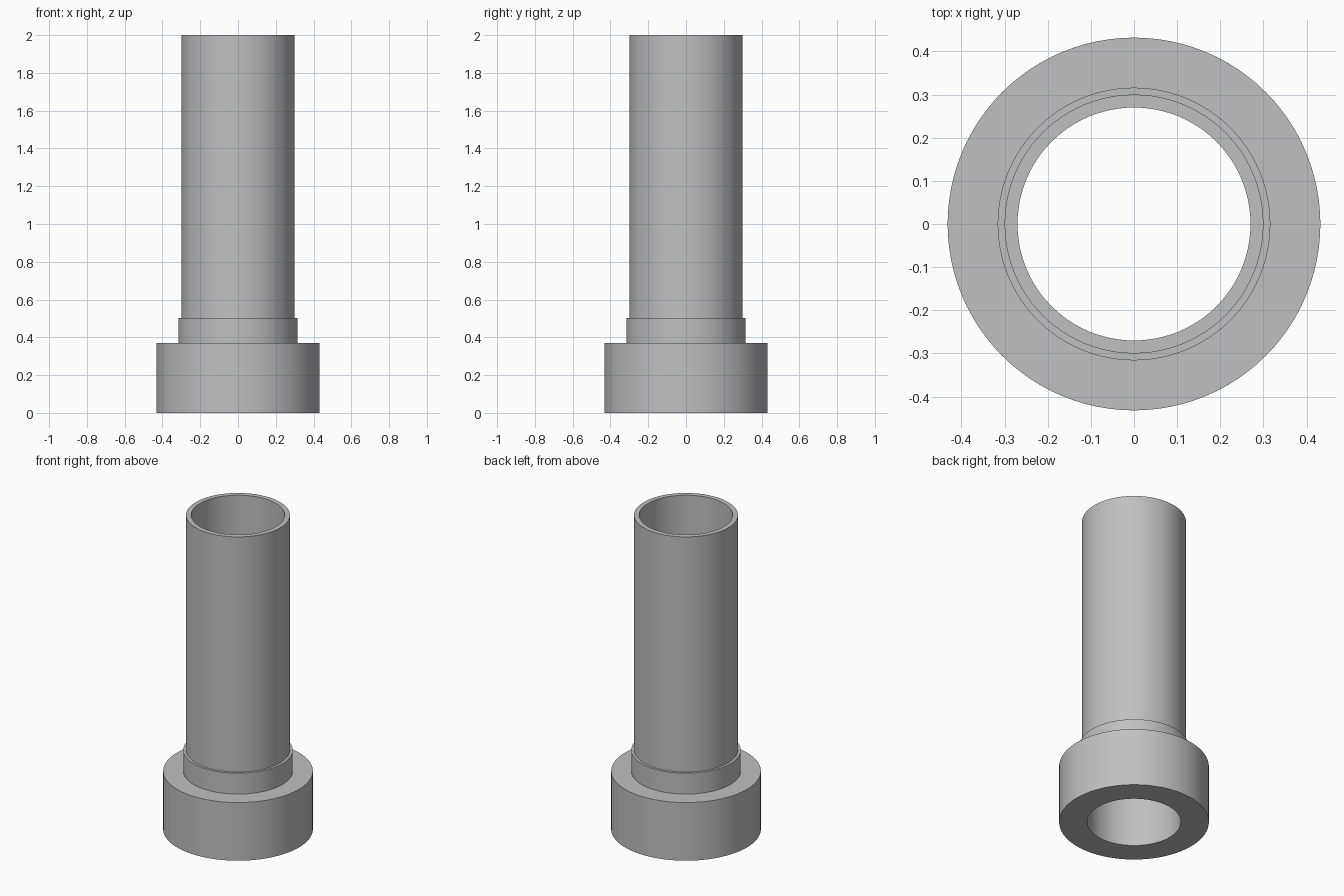
import bpy
import bmesh
import math

cube = bpy.data.objects.get("Cube")
if cube:
    bpy.data.objects.remove(cube, do_unlink=True)

SEGMENTS = 96
BORE = 0.27

# Plain grey metal
grey = bpy.data.materials.new("grey_metal")
grey.use_nodes = True
colour = (0.53, 0.53, 0.53, 1)
grey.diffuse_color = colour
grey.node_tree.nodes["Principled BSDF"].inputs["Base Color"].default_value = colour


def revolve(name, profile):
    """Spin a closed (radius, height) profile around the z axis."""
    bm = bmesh.new()
    verts = [bm.verts.new((r, 0, z)) for r, z in profile]
    edges = [bm.edges.new((a, b)) for a, b in zip(verts, verts[1:] + verts[:1])]
    bmesh.ops.spin(bm, geom=verts + edges, cent=(0, 0, 0), axis=(0, 0, 1),
                   angle=math.tau, steps=SEGMENTS, use_merge=True)
    bmesh.ops.remove_doubles(bm, verts=bm.verts, dist=0.0001)
    bmesh.ops.recalc_face_normals(bm, faces=bm.faces)
    mesh = bpy.data.meshes.new(name)
    bm.to_mesh(mesh)
    bm.free()
    mesh.materials.append(grey)
    obj = bpy.data.objects.new(name, mesh)
    bpy.context.collection.objects.link(obj)
    bpy.ops.object.select_all(action="DESELECT")
    obj.select_set(True)
    bpy.context.view_layer.objects.active = obj
    bpy.ops.object.shade_smooth_by_angle(angle=math.radians(30))
    return obj


# Wide base, short shoulder and long tube around one through bore
revolve("flanged_sleeve", [
    (BORE, 0), (0.432, 0), (0.432, 0.37),
    (0.316, 0.37), (0.316, 0.503),
    (0.30, 0.503), (0.30, 2), (BORE, 2),
])
